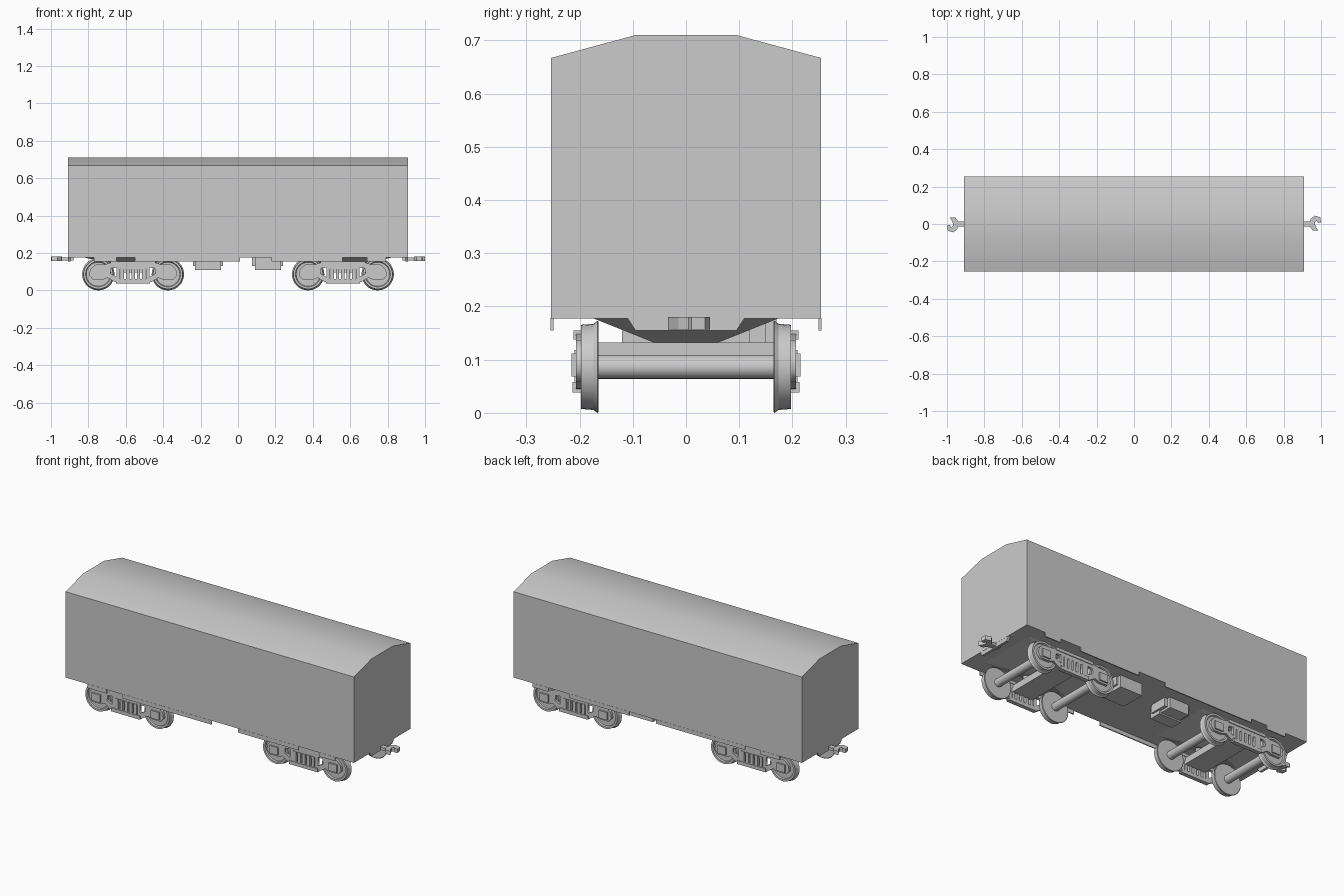
import bpy, bmesh
from math import radians, cos, sin, pi
from mathutils import Matrix

if "Cube" in bpy.data.objects:
    bpy.data.objects.remove(bpy.data.objects["Cube"], do_unlink=True)

grey = bpy.data.materials.new("plain_grey")
grey.use_nodes = True
grey.diffuse_color = (0.6, 0.6, 0.6, 1)
grey.node_tree.nodes["Principled BSDF"].inputs["Base Color"].default_value = (0.6, 0.6, 0.6, 1)


def select_only(obj):
    bpy.ops.object.select_all(action="DESELECT")
    obj.select_set(True)
    bpy.context.view_layer.objects.active = obj


def finish(obj, smooth=False):
    obj.data.materials.clear()
    obj.data.materials.append(grey)
    if smooth:
        select_only(obj)
        bpy.ops.object.shade_smooth_by_angle(angle=radians(30))


def from_bmesh(name, bm, smooth=False):
    bmesh.ops.recalc_face_normals(bm, faces=bm.faces[:])
    mesh = bpy.data.meshes.new(name)
    bm.to_mesh(mesh)
    bm.free()
    obj = bpy.data.objects.new(name, mesh)
    bpy.context.collection.objects.link(obj)
    finish(obj, smooth)


def loft(name, first, second, smooth=False):
    """Solid between two matching outlines."""
    bm = bmesh.new()
    a = [bm.verts.new(p) for p in first]
    b = [bm.verts.new(p) for p in second]
    bm.faces.new(a)
    bm.faces.new(b)
    for i in range(len(a)):
        j = (i + 1) % len(a)
        bm.faces.new((a[i], a[j], b[j], b[i]))
    from_bmesh(name, bm, smooth)


def along_x(name, outline, x0, x1, smooth=False):
    loft(name, [(x0, y, z) for y, z in outline], [(x1, y, z) for y, z in outline], smooth)


def box(name, x, y, z):
    along_x(name, [(y[0], z[0]), (y[1], z[0]), (y[1], z[1]), (y[0], z[1])], x[0], x[1])


def lathe(name, profile, x, z, sides=32):
    """Turn a (y, radius) profile around an axle parallel to y."""
    bm = bmesh.new()
    rings = [[bm.verts.new((x + r * cos(2 * pi * i / sides), y, z + r * sin(2 * pi * i / sides)))
              for i in range(sides)] for y, r in profile]
    for a, b in zip(rings, rings[1:]):
        for i in range(sides):
            j = (i + 1) % sides
            bm.faces.new((a[i], a[j], b[j], b[i]))
    bm.faces.new(rings[0])
    bm.faces.new(rings[-1])
    from_bmesh(name, bm, True)


def pierced_plate(name, loops, x, y, half):
    """Upright plate with the first loop as outline and the rest as holes."""
    curve = bpy.data.curves.new(name, "CURVE")
    curve.dimensions = "2D"
    curve.fill_mode = "BOTH"
    curve.extrude = half
    for loop in loops:
        spline = curve.splines.new("POLY")
        spline.points.add(len(loop) - 1)
        for point, (u, v) in zip(spline.points, loop):
            point.co = (u, v, 0, 1)
        spline.use_cyclic_u = True
    obj = bpy.data.objects.new(name, curve)
    bpy.context.collection.objects.link(obj)
    select_only(obj)
    bpy.ops.object.convert(target="MESH")
    obj = bpy.context.view_layer.objects.active
    obj.data.transform(Matrix.Translation((x, y, 0)) @ Matrix.Rotation(radians(90), 4, "X"))
    finish(obj)


def mirrored(half):
    return half + [(-u, v) for u, v in reversed(half)]


# Body with a faceted, softly shaded roof
along_x("car_body", mirrored([(0.254, 0.177), (0.254, 0.667), (0.095, 0.71)]), -0.91, 0.91, True)

# Thin side skirts with gaps, the same on both sides
for side, label in ((-1, "front"), (1, "back")):
    for x0, x1 in ((-0.77, -0.65), (-0.55, 0.01), (0.18, 0.56), (0.69, 0.79)):
        box(label + "_skirt", (x0, x1), (side * 0.249, side * 0.255), (0.155, 0.178))

# Equipment boxes under the floor
box("left_equipment_box", (0.09, 0.23), (0.03, 0.17), (0.11, 0.178))
box("left_equipment_lid", (0.075, 0.24), (0.05, 0.15), (0.13, 0.178))
box("right_equipment_box", (-0.23, -0.09), (0.02, 0.09), (0.11, 0.178))
box("right_equipment_box_rear", (-0.22, -0.1), (0.09, 0.16), (0.118, 0.178))
box("right_equipment_lid", (-0.24, -0.08), (0.04, 0.14), (0.13, 0.178))

# Bogie side frame outline, with a spring window and two smaller windows
frame_half = [(0.07, 0.042), (0.1, 0.046), (0.135, 0.068), (0.16, 0.058), (0.215, 0.058),
              (0.235, 0.08), (0.23, 0.112), (0.205, 0.137), (0.15, 0.139), (0.12, 0.148)]
spring_window = mirrored([(0.07, 0.06), (0.07, 0.115)])
side_window = [(0.088, 0.072), (0.12, 0.09), (0.118, 0.118), (0.088, 0.122)]
other_window = [(-u, v) for u, v in side_window]
wheel_profile = [(0.164, 0.084), (0.166, 0.0865), (0.17, 0.084), (0.174, 0.081),
                 (0.197, 0.079), (0.197, 0.068), (0.19, 0.064), (0.19, 0.03)]
corners = ((-1, -1), (1, -1), (1, 1), (-1, 1))
AXLE_Z = 0.0865

for end in (-1, 1):
    cx = end * 0.561
    # Tapered body bolster above the bogie
    loft("body_bolster", [(cx + i * 0.27, j * 0.175, 0.178) for i, j in corners],
         [(cx + i * 0.07, j * 0.06, 0.132) for i, j in corners])
    # Bogie cross members
    box("bogie_bolster", (cx - 0.065, cx + 0.065), (-0.2, 0.2), (0.095, 0.132))
    box("bogie_centre_plate", (cx - 0.06, cx + 0.06), (-0.12, 0.12), (0.13, 0.155))
    for side in (-1, 1):
        # Side frame with its springs
        pierced_plate("bogie_side_frame", [mirrored(frame_half), spring_window, side_window, other_window],
                      cx, side * 0.2, 0.007)
        box("spring_plank", (cx - 0.09, cx + 0.09), (side * 0.19, side * 0.213), (0.038, 0.058))
        box("frame_top_rib", (cx - 0.12, cx + 0.12), (side * 0.19, side * 0.211), (0.138, 0.155))
        for k in range(-2, 3):
            sx = cx + k * 0.029
            box("spring", (sx - 0.009, sx + 0.009), (side * 0.194, side * 0.21), (0.055, 0.118))
        # Wheels and axle box covers
        for axle in (-1, 1):
            ax = cx + axle * 0.186
            lathe("wheel", [(side * y, r) for y, r in wheel_profile], ax, AXLE_Z)
            box("axle_box_cover", (ax - 0.026, ax + 0.026), (side * 0.2, side * 0.215), (0.068, 0.112))
    # Axles
    for axle in (-1, 1):
        lathe("axle", [(-0.195, 0.0225), (0.195, 0.0225)], cx + axle * 0.186, AXLE_Z, 24)

    # End sill
    along_x("end_sill", mirrored([(0.11, 0.178), (0.095, 0.155)]), end * 0.895, end * 0.909)

    # Coupler shank and open hook head, turned half way round at the other end
    hook = [(0.94, -0.014), (0.955, -0.034), (0.985, -0.034), (0.972, -0.014), (0.966, 0.006),
            (0.976, 0.018), (0.986, 0.004), (1.0, 0.01), (0.996, 0.036), (0.965, 0.045), (0.945, 0.026)]
    box("coupler_shank", (end * 0.88, end * 0.95), (-0.014, 0.014), (0.16, 0.176))
    loft("coupler_head", [(end * x, end * y, 0.157) for x, y in hook],
         [(end * x, end * y, 0.18) for x, y in hook])
